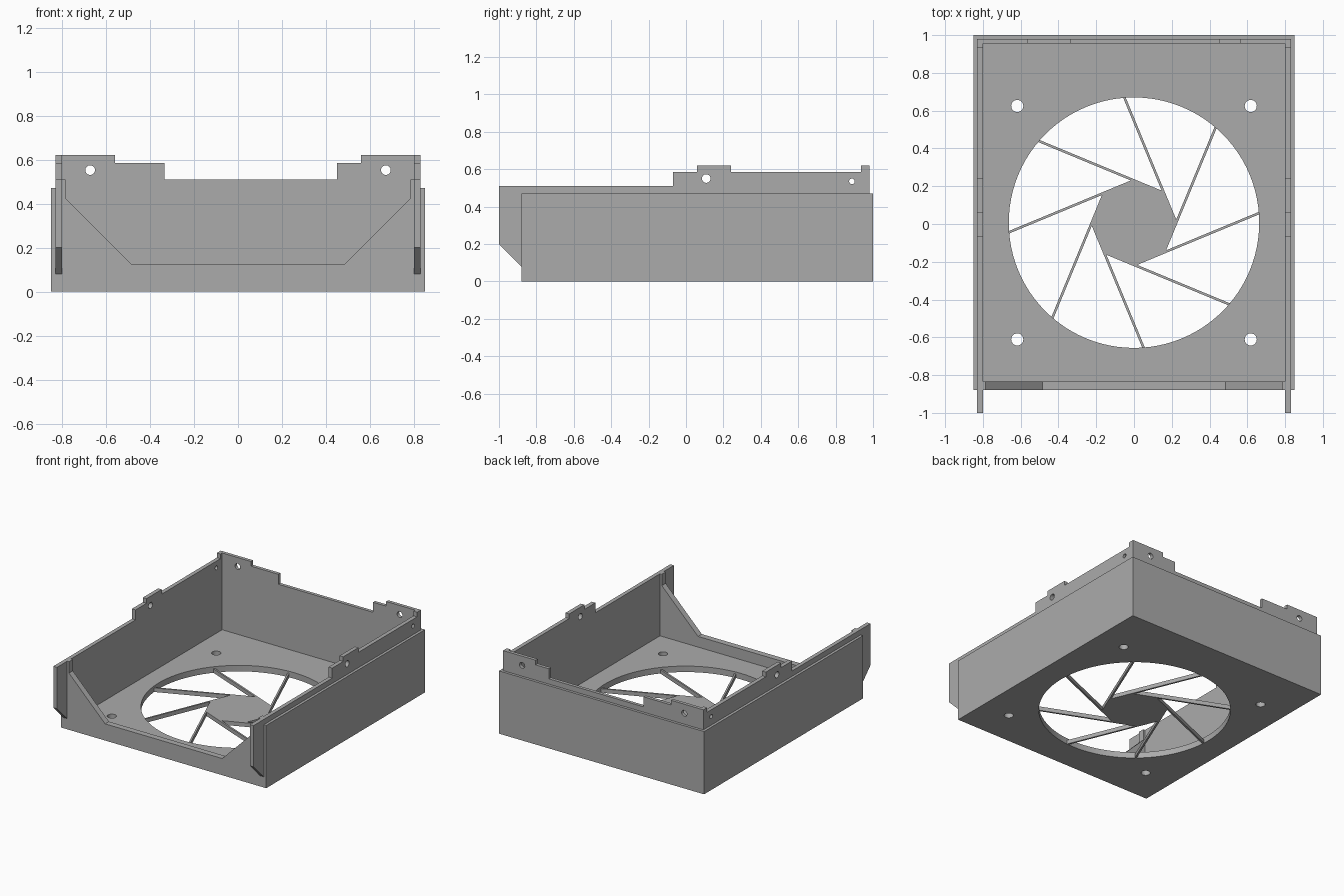
import bpy, bmesh, math
from mathutils import Vector

if "Cube" in bpy.data.objects:
    bpy.data.objects.remove(bpy.data.objects["Cube"])

grey = bpy.data.materials.new("mid_grey")
grey.diffuse_color = (0.41, 0.41, 0.41, 1)
grey.use_nodes = True
grey.node_tree.nodes["Principled BSDF"].inputs["Base Color"].default_value = grey.diffuse_color

CY = 0.007       # fan centre in y
FLOOR = 0.045    # floor thickness
RING = 0.663     # fan opening radius


def prism(name, pts, axis, lo, hi):
    """Extrude a 2D outline along an axis: x takes (y, z), y takes (x, z), z takes (x, y)."""
    def place(p, d):
        a, b = p
        return {"x": (d, a, b), "y": (a, d, b), "z": (a, b, d)}[axis]
    bm = bmesh.new()
    face = bm.faces.new([bm.verts.new(place(p, lo)) for p in pts])
    out = bmesh.ops.extrude_face_region(bm, geom=[face])
    move = Vector(place((0, 0), hi - lo))
    bmesh.ops.translate(bm, vec=move,
                        verts=[g for g in out["geom"] if isinstance(g, bmesh.types.BMVert)])
    bmesh.ops.recalc_face_normals(bm, faces=bm.faces)
    mesh = bpy.data.meshes.new(name)
    bm.to_mesh(mesh)
    bm.free()
    mesh.materials.append(grey)
    ob = bpy.data.objects.new(name, mesh)
    bpy.context.collection.objects.link(ob)
    return ob


def rect(a0, a1, b0, b1):
    return [(a0, b0), (a1, b0), (a1, b1), (a0, b1)]


def circle(a, b, r, n=24):
    return [(a + r * math.cos(2 * math.pi * i / n), b + r * math.sin(2 * math.pi * i / n))
            for i in range(n)]


def cut(ob, cutters):
    """Subtract the cutters, bake the result and remove them."""
    for c in cutters:
        c.hide_render = True
        m = ob.modifiers.new("cut", "BOOLEAN")
        m.operation, m.solver, m.object = "DIFFERENCE", "EXACT", c
    bpy.context.view_layer.update()
    dg = bpy.context.evaluated_depsgraph_get()
    mesh = bpy.data.meshes.new_from_object(ob.evaluated_get(dg))
    ob.modifiers.clear()
    ob.data = mesh
    for c in cutters:
        bpy.data.objects.remove(c)


# Open tray: cavity, sloped front notch, fan opening and screw holes
tray = prism("tray", rect(-0.85, 0.85, -0.88, 1.0), "z", 0, 0.47)
notch = [(-0.785, 0.6), (-0.785, 0.425), (-0.485, 0.125),
         (0.485, 0.125), (0.785, 0.425), (0.785, 0.6)]
cutters = [prism("cavity", rect(-0.8, 0.8, -0.835, 0.955), "z", FLOOR, 0.6),
           prism("front_notch", notch, "y", -0.95, -0.8),
           prism("fan_opening", circle(0, CY, RING, 96), "z", -0.1, 0.2)]
for sx in (-1, 1):
    for sy in (-1, 1):
        cutters.append(prism("screw_hole", circle(sx * 0.618, CY + sy * 0.618, 0.032),
                             "z", -0.1, 0.2))
cut(tray, cutters)

# Side lips with stepped tabs, running into the front guide posts
side = [(-1, 0.51), (-1, 0.2), (-0.88, 0.08), (-0.88, 0.47), (0.98, 0.47), (0.98, 0.62),
        (0.935, 0.62), (0.935, 0.585), (0.24, 0.585), (0.24, 0.62), (0.06, 0.62),
        (0.06, 0.585), (-0.07, 0.585), (-0.07, 0.51)]
for s, label in ((-1, "left"), (1, "right")):
    lo, hi = sorted((s * 0.8, s * 0.83))
    lip = prism(label + "_lip", side, "x", lo, hi)
    cut(lip, [prism("hole", circle(0.108, 0.55, 0.023), "x", lo - 0.1, hi + 0.1),
              prism("hole", circle(0.887, 0.535, 0.015), "x", lo - 0.1, hi + 0.1)])
    # Small upright at the top of the front wall
    lo, hi = sorted((s * 0.785, s * 0.8))
    prism(label + "_front_corner", rect(lo, hi, -0.88, -0.835), "z", 0.47, 0.51)

# Back lip with stepped corner tabs
back = [(-0.8, 0.47), (0.8, 0.47), (0.8, 0.62), (0.56, 0.62), (0.56, 0.585), (0.45, 0.585),
        (0.45, 0.51), (-0.335, 0.51), (-0.335, 0.585), (-0.56, 0.585), (-0.56, 0.62),
        (-0.8, 0.62)]
back_lip = prism("back_lip", back, "y", 0.955, 0.98)
cut(back_lip, [prism("hole", circle(s * 0.672, 0.552, 0.022), "y", 0.9, 1.05)
               for s in (-1, 1)])

# Octagonal fan hub with spokes that continue its edges out to the ring
D0, D1, DEPTH = 0.2, 0.213, 0.03
half = D1 * math.tan(math.pi / 8)
hub_r = D1 / math.cos(math.pi / 8)
prism("fan_hub", circle(0, CY, hub_r, 8), "z", 0, DEPTH)
end = RING + 0.002
for k in range(8):
    a = math.pi / 8 + k * math.pi / 4
    c, s = math.cos(a), math.sin(a)
    outline = [(D1, half), (D1, math.sqrt(end ** 2 - D1 ** 2)),
               (D0, math.sqrt(end ** 2 - D0 ** 2)), (D0, D1 * math.sqrt(2) - D0)]
    prism("fan_spoke", [(d * c - t * s, CY + d * s + t * c) for d, t in outline],
          "z", 0, DEPTH)

# Smooth the round holes, keep edges sharp
for ob in bpy.context.scene.objects:
    ob.select_set(True)
bpy.context.view_layer.objects.active = tray
bpy.ops.object.shade_smooth_by_angle(angle=math.radians(30))
